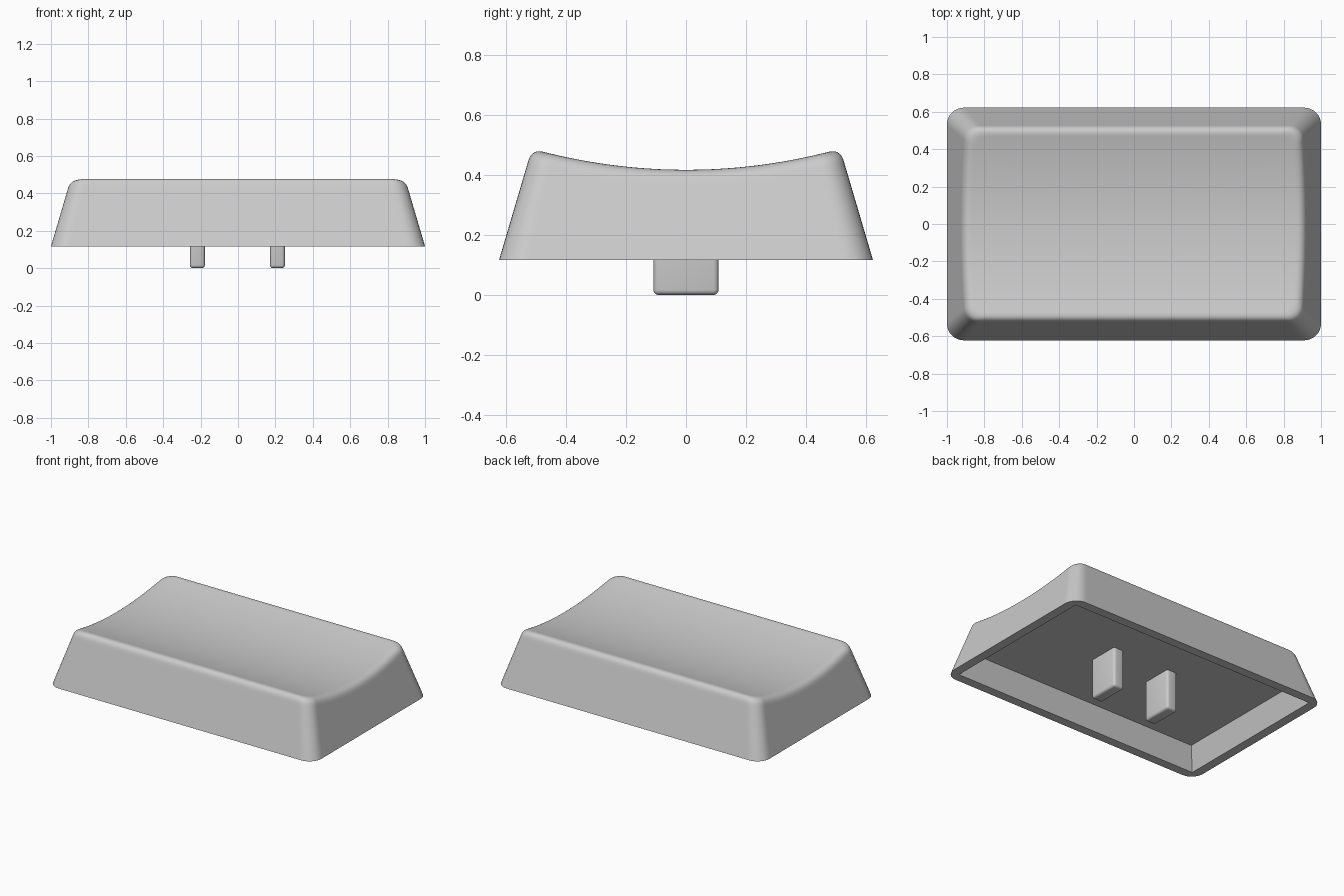
import bpy, bmesh, math
from mathutils import Vector

if "Cube" in bpy.data.objects:
    bpy.data.objects.remove(bpy.data.objects["Cube"])

grey = bpy.data.materials.new("warm_grey_plastic")
grey.diffuse_color = (0.6, 0.6, 0.6, 1)
grey.use_nodes = True
grey.node_tree.nodes["Principled BSDF"].inputs["Base Color"].default_value = grey.diffuse_color

HX, HY = 1.0, 0.622        # half size of the bottom outline
RIM_Z, CEILING_Z = 0.117, 0.272
SLOPE = 0.295              # inward lean of the walls per unit of height
DISH_Z, DISH_R = 0.416, 1.9
ARC, SIDE = 8, 16          # segments per corner and per straight side


def dish(y):
    """Height of the scooped top at depth y."""
    return DISH_Z + DISH_R - math.sqrt(DISH_R ** 2 - y * y)


def outline(inset, radius):
    """Rounded rectangle, evenly indexed so that outlines can be bridged."""
    hx, hy = HX - inset, HY - inset
    corners = []
    for k, (sx, sy) in enumerate([(1, 1), (-1, 1), (-1, -1), (1, -1)]):
        c = Vector((sx * (hx - radius), sy * (hy - radius)))
        angles = [(k + i / ARC) * math.pi / 2 for i in range(ARC + 1)]
        corners.append([c + radius * Vector((math.cos(a), math.sin(a))) for a in angles])
    pts = []
    for k, arc in enumerate(corners):
        pts += arc
        a, b = arc[-1], corners[(k + 1) % 4][0]
        for i in range(1, SIDE):
            pts.append(a.lerp(b, 0.5 - 0.5 * math.cos(math.pi * i / SIDE)))
    return pts


COUNT = 4 * (ARC + SIDE)


def wall_point(i, inset):
    return outline(inset, 0.09 - 0.18 * inset)[i]


def profile(i):
    """Points running up the wall, over the rounded edge and onto the dish."""
    s = 0.1
    for _ in range(5):
        s = (dish(wall_point(i, s).y) - RIM_Z) * SLOPE
    on_wall = lambda d: wall_point(i, d).to_3d() + Vector((0, 0, RIM_Z + d / SLOPE))
    p = wall_point(i, s + 0.04)
    a, c = on_wall(s - 0.012), on_wall(s)
    b = Vector((p.x, p.y, dish(p.y)))
    pts = [on_wall(0), on_wall(s - 0.016)]
    for j in range(8):
        t = j / 7
        pts.append(a * (1 - t) ** 2 + c * 2 * t * (1 - t) + b * t * t)
    for j in range(1, 14):
        f = 0.98 if j == 1 else 1 - (j - 1) / 13
        pts.append(Vector((p.x * f, p.y * f, dish(p.y * f))))
    return pts


def finish(bm, name):
    bmesh.ops.recalc_face_normals(bm, faces=bm.faces)
    mesh = bpy.data.meshes.new(name)
    bm.to_mesh(mesh)
    bm.free()
    mesh.materials.append(grey)
    ob = bpy.data.objects.new(name, mesh)
    bpy.context.collection.objects.link(ob)
    bpy.ops.object.select_all(action='DESELECT')
    ob.select_set(True)
    bpy.context.view_layer.objects.active = ob
    bpy.ops.object.shade_smooth_by_angle(angle=math.radians(35))
    return ob


# Hollow cap: cavity ceiling, cavity wall, rim, outer wall, rounded edge, dish
bm = bmesh.new()
taper = (CEILING_Z - RIM_Z) * SLOPE
rings = [[(p.x, p.y, z) for p in outline(d, 0)]
         for d, z in ((0.0625 + taper, CEILING_Z), (0.0625, RIM_Z))]
rings += list(zip(*[profile(i) for i in range(COUNT)]))
rings = [[bm.verts.new(p) for p in ring] for ring in rings]
for lo, hi in zip(rings, rings[1:]):
    for i in range(COUNT):
        j = (i + 1) % COUNT
        bm.faces.new((lo[i], lo[j], hi[j], hi[i]))
bm.faces.new(rings[0])
tip = bm.verts.new((0, 0, DISH_Z))
for i in range(COUNT):
    bm.faces.new((rings[-1][i], rings[-1][(i + 1) % COUNT], tip))
bmesh.ops.remove_doubles(bm, verts=bm.verts, dist=1e-5)
finish(bm, "cap_shell")

# Two mounting prongs under the cap, with softened edges
for side, x in (("left", -0.217), ("right", 0.211)):
    bm = bmesh.new()
    bmesh.ops.create_cube(bm, size=1)
    top = CEILING_Z + 0.03
    for v in bm.verts:
        v.co = Vector((x + v.co.x * 0.08, v.co.y * 0.217, (v.co.z + 0.5) * top))
    bmesh.ops.bevel(bm, geom=bm.edges[:], offset=0.017, segments=4,
                    profile=0.5, affect='EDGES')
    finish(bm, side + "_prong")
